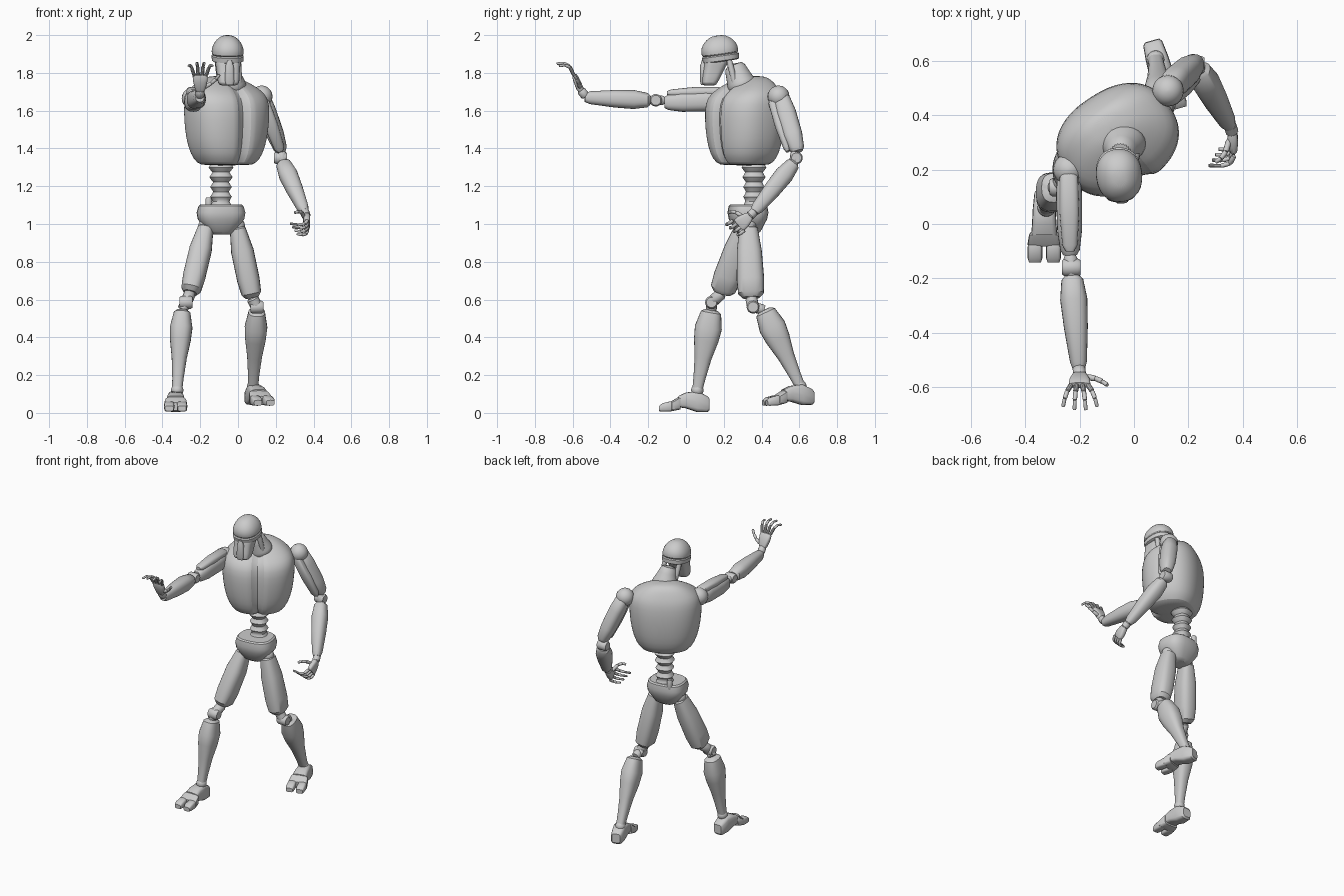
import bpy
import bmesh
from math import sin, cos, pi, radians
from mathutils import Vector, Matrix

cube = bpy.data.objects.get("Cube")
if cube:
    bpy.data.objects.remove(cube, do_unlink=True)
parts = []


def spread(value, power):
    return (1 if value >= 0 else -1) * abs(value) ** (2 / power)


def loft(name, sections, matrix, sides=24, power=2.0, soft=0, notch=0):
    """Skin rings (height, rx, ry, centre x, centre y) along local z."""
    bm = bmesh.new()
    rings = []
    for height, rx, ry, *centre in sections:
        cx, cy = centre or (0, 0)
        ring = []
        for i in range(sides):
            angle = 2 * pi * i / sides - pi / 2
            x, y = rx * spread(cos(angle), power), ry * spread(sin(angle), power)
            if i == 0:
                y += notch
            ring.append(bm.verts.new((x + cx, y + cy, height)))
        rings.append(ring)
    for low, high in zip(rings, rings[1:]):
        for i in range(sides):
            j = (i + 1) % sides
            bm.faces.new((low[i], low[j], high[j], high[i]))
    bm.faces.new(rings[0][::-1])
    bm.faces.new(rings[-1])
    bmesh.ops.recalc_face_normals(bm, faces=bm.faces)
    mesh = bpy.data.meshes.new(name)
    bm.to_mesh(mesh)
    bm.free()
    obj = bpy.data.objects.new(name, mesh)
    obj.matrix_world = matrix
    bpy.context.collection.objects.link(obj)
    if soft:
        obj.modifiers.new("Soften", 'SUBSURF').levels = soft
        obj.modifiers["Soften"].render_levels = soft
    parts.append(obj)
    return obj


def align(a, b, hint=(1, 0, 0)):
    z = (Vector(b) - Vector(a)).normalized()
    x = Vector(hint)
    x = (x - z * x.dot(z)).normalized()
    turn = Matrix((x, z.cross(x), z)).transposed().to_4x4()
    return Matrix.Translation(a) @ turn


def limb(name, a, b, stations, hint=(1, 0, 0), **options):
    """Loft between two points; station heights are fractions of the length."""
    length = (Vector(b) - Vector(a)).length
    return loft(name, [(s[0] * length, *s[1:]) for s in stations],
                align(a, b, hint), **options)


def rod(name, a, b, radius, sides=12):
    return limb(name, a, b, [(0, radius * .8, radius * .8), (.15, radius, radius),
                             (.85, radius, radius), (1, radius * .8, radius * .8)],
                hint=(.6, .5, .62), sides=sides)


def ball(name, centre, radius):
    steps = [pi * (i + .3) / 10.6 for i in range(11)]
    return loft(name, [(-radius * cos(s), radius * sin(s), radius * sin(s)) for s in steps],
                Matrix.Translation(centre), sides=20)


def placed(x, y, z, yaw=0, pitch=0):
    return (Matrix.Translation((x, y, z)) @ Matrix.Rotation(radians(yaw), 4, 'Z')
            @ Matrix.Rotation(radians(pitch), 4, 'X'))


# Torso shell with a breastbone groove
loft("chest", [(1.31, .12, .10), (1.32, .155, .135), (1.37, .19, .165),
               (1.45, .215, .18), (1.55, .227, .187), (1.64, .23, .182),
               (1.69, .217, .16, 0, .01), (1.73, .175, .12, 0, .03),
               (1.765, .12, .08, 0, .05), (1.785, .06, .04, 0, .06)],
     placed(-.06, .31, 0, 33), sides=48, power=2.4, soft=1, notch=.04)

# Neck and collar
limb("collar", (-.04, .31, 1.70), (-.05, .25, 1.85),
     [(0, .10, .09), (.35, .082, .075), (.7, .055, .06), (1, .05, .055)], soft=1)
for side in (-1, 1):
    rod("neck_cord", (-.04 + side * .05, .27, 1.70), (-.055 + side * .055, .225, 1.88), .016)

# Head: helmet, brow band, face mask
head = placed(-.055, .182, 1.89, 6, 8)
loft("helmet", [(.0, .078, .088), (.01, .086, .099), (.04, .085, .10), (.07, .072, .087),
                (.095, .05, .06), (.11, .022, .028)], head, power=2.2, soft=1)
loft("brow_band", [(-.03, .074, .085), (-.025, .083, .097), (.0, .085, .10),
                   (.006, .08, .094)], head, power=2.3)
loft("face_mask", [(.0, .045, .033), (.012, .056, .042), (.05, .06, .05, 0, .012),
                   (.09, .062, .056, 0, .025), (.13, .07, .065, 0, .04),
                   (.16, .07, .075, 0, .055)],
     placed(-.05, .122, 1.732, 6), power=3.2, soft=1)
loft("face_ridge", [(.0, .02, .015), (.02, .026, .02), (.1, .022, .02), (.13, .012, .012)],
     placed(-.045, .095, 1.735, 6), power=3)

# Spine made of stacked vertebrae
vertebrae = []
for i in range(5):
    base = 1.08 + i * .052
    flare = .046 + .004 * abs(i - 1.5)
    vertebrae += [(base, flare, flare), (base + .012, flare + .008, flare + .008),
                  (base + .024, flare, flare), (base + .038, flare - .008, flare - .006)]
loft("spine", vertebrae, placed(-.09, .36, 0, 15), power=2.5)
rod("spine_post", (-.155, .40, 1.07), (-.155, .40, 1.14), .018)

# Pelvis
loft("pelvis", [(.945, .05, .045), (.96, .075, .065), (1.0, .105, .085), (1.025, .122, .098),
                (1.06, .128, .105), (1.095, .118, .1), (1.103, .108, .092)],
     placed(-.09, .328, 0, 8), power=2.8)

# Legs
THIGH = [(0, .025, .03), (.04, .042, .05), (.35, .06, .066), (.75, .06, .073),
         (.94, .053, .068), (1, .035, .046)]
SHIN = [(0, .026, .032), (.03, .044, .054), (.22, .06, .072), (.38, .055, .065),
        (.6, .04, .045), (.85, .03, .032), (1, .027, .027)]


def leg(side, hip, thigh_end, knee, shin_top, ankle):
    ball(side + "_hip", hip, .042)
    limb(side + "_thigh", hip, thigh_end, THIGH, power=2.6)
    limb(side + "_shin", shin_top, ankle, SHIN, power=2.5)
    rod(side + "_upper_knee_link", thigh_end, knee, .032)
    rod(side + "_lower_knee_link", knee, shin_top, .028)
    across = Vector((.035, 0, 0))
    rod(side + "_knee", Vector(knee) - across, Vector(knee) + across, .034, sides=20)
    ball(side + "_ankle", ankle, .033)


def foot(side, base):
    frame = base @ align((0, 0, 0), (0, -1, 0))
    loft(side + "_heel", [(-.125, .028, .03, 0, .045), (-.115, .036, .042, 0, .046),
                          (-.06, .042, .056, 0, .06), (0, .045, .042, 0, .066),
                          (.04, .048, .03, 0, .06)], frame, sides=16, power=4)
    loft(side + "_instep", [(.03, .05, .032, 0, .05), (.04, .056, .034, 0, .05),
                            (.075, .062, .027, 0, .036), (.082, .056, .022, 0, .034)],
         frame, sides=16, power=5)
    for x in (-.034, .034):
        loft(side + "_toe", [(.07, .024, .024, x, .034), (.085, .027, .027, x, .034),
                             (.125, .027, .022, x, .029), (.142, .022, .014, x, .023)],
             frame, sides=16, power=4)


leg("right", (-.168, .31, .99), (-.253, .19, .635), (-.275, .135, .585),
    (-.295, .135, .545), (-.322, .06, .12))
leg("left", (-.005, .33, .99), (.075, .345, .61), (.1, .355, .56),
    (.1, .415, .545), (.08, .605, .14))
foot("right", placed(-.33, 0, 0))
foot("left", placed(.1, .555, .035, 16, 2))

# Arms: two-plate upper arm, elbow, tapered forearm
PLATE = [(0, .028, .03), (.06, .043, .045), (.3, .048, .054), (.7, .046, .052),
         (.94, .036, .04), (1, .025, .028)]
FRONT_PLATE = [(.02, .018, .014), (.08, .034, .024), (.5, .036, .027),
               (.88, .028, .018), (.95, .015, .01)]
FOREARM = [(0, .026, .026), (.04, .04, .038), (.25, .05, .05), (.55, .044, .046),
           (.92, .031, .034), (1, .022, .024)]


def arm(side, shoulder, upper_end, elbow, fore_start, wrist):
    ball(side + "_shoulder", shoulder, .058)
    limb(side + "_upper_arm", shoulder, upper_end,
         [(*s, 0, -.012) for s in PLATE], power=2.5)
    limb(side + "_upper_arm_plate", shoulder, upper_end,
         [(*s, 0, .038) for s in FRONT_PLATE], power=2.5)
    rod(side + "_elbow_link", upper_end, fore_start, .026)
    across = Vector((.034, 0, 0))
    rod(side + "_elbow", Vector(elbow) - across, Vector(elbow) + across, .033, sides=20)
    limb(side + "_forearm", fore_start, wrist, FOREARM, power=2.4)


arm("right", (-.24, .2, 1.665), (-.235, -.115, 1.655), (-.23, -.16, 1.655),
    (-.228, -.19, 1.655), (-.202, -.535, 1.67))
arm("left", (.125, .49, 1.675), (.23, .58, 1.38), (.225, .585, 1.35),
    (.237, .572, 1.325), (.352, .362, 1.065))


# Hands
def finger(name, base, middle, tip, radius=.0095):
    base, middle, tip = Vector(base), Vector(middle), Vector(tip)
    path = [base.lerp(middle, t).lerp(middle.lerp(tip, t), t) for t in (0, .4, .72, 1)]
    for i, (a, b) in enumerate(zip(path, path[1:])):
        rod(name, a, b, radius * (1 - .13 * i), sides=10)


def palm(side, wrist, start, end, hint):
    rod(side + "_wrist", wrist, start, .024)
    limb(side + "_palm", start, end, [(-.1, .02, .014), (.1, .028, .019), (.6, .038, .018),
                                      (.95, .04, .015), (1.08, .034, .01)],
         hint=hint, power=3.5, sides=20)


palm("right", (-.202, -.53, 1.675), (-.2, -.558, 1.71), (-.2, -.59, 1.785), (1, 0, 0))
palm("left", (.352, .365, 1.068), (.362, .335, 1.04), (.366, .282, .995), (0, .62, -.78))
for i in range(4):
    lean = i - 1.5
    reach = .012 * (abs(lean) < 1)
    finger("right_finger", (-.2 + lean * .021, -.592, 1.785),
           (-.2 + lean * .034, -.612, 1.86 + reach),
           (-.198 + lean * .042, -.672 - reach, 1.836 + reach))
    y, z = .28 + lean * .02, .993 - lean * .018
    finger("left_finger", (.368, y, z), (.368, y - .045, z - .036),
           (.275 + .012 * i, y - .035, z - .018))
finger("right_thumb", (-.175, -.562, 1.725), (-.13, -.565, 1.745), (-.098, -.592, 1.79), .011)
finger("left_thumb", (.35, .31, 1.035), (.34, .245, 1.08), (.3, .228, 1.06), .011)

# Smooth shading with crisp edges
bpy.ops.object.select_all(action='DESELECT')
for part in parts:
    part.select_set(True)
bpy.context.view_layer.objects.active = parts[0]
bpy.ops.object.shade_smooth_by_angle(angle=radians(35))
